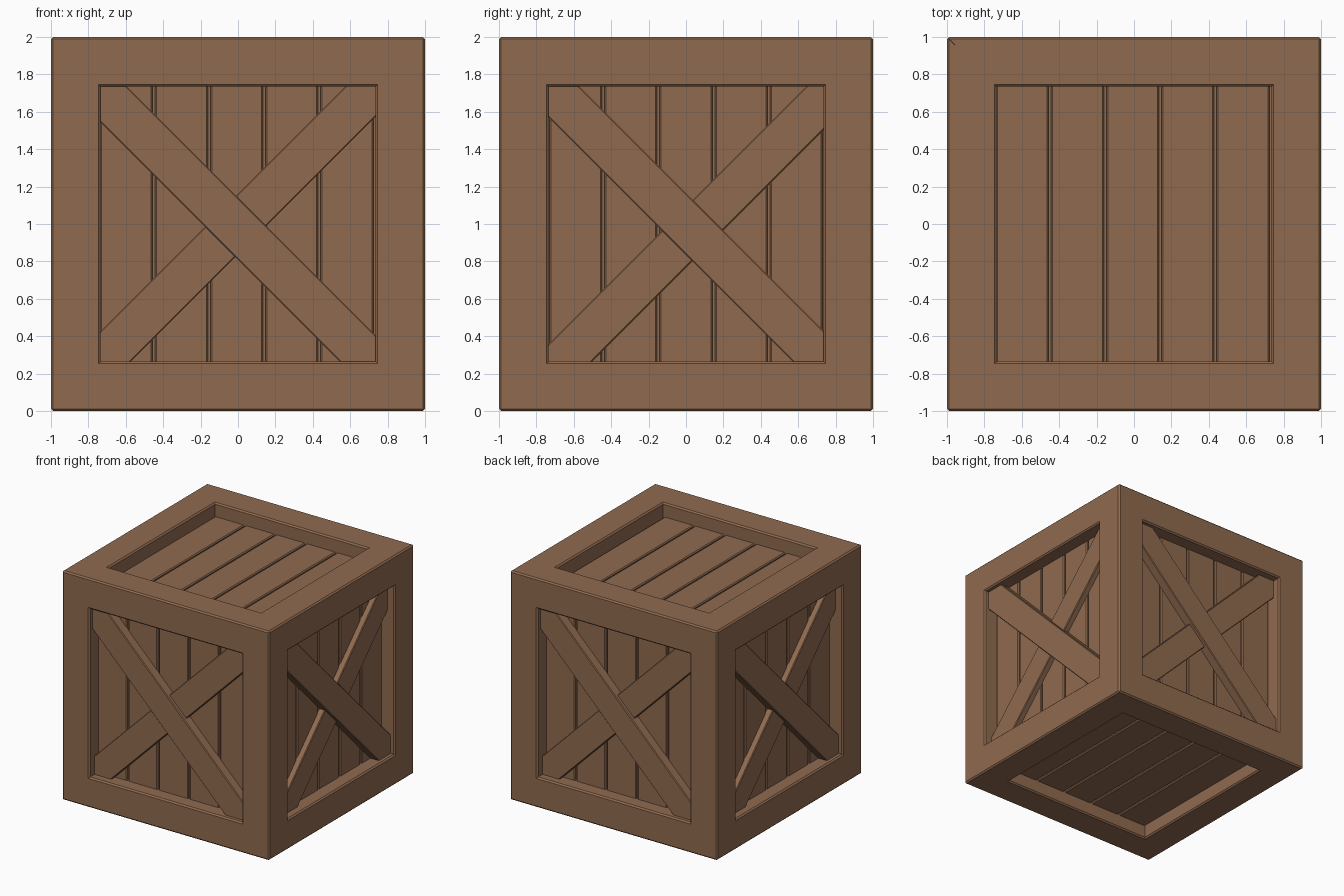
import bpy, bmesh, math
from mathutils import Matrix, Vector

if "Cube" in bpy.data.objects:
    bpy.data.objects.remove(bpy.data.objects["Cube"])

wood = bpy.data.materials.new("brown wood")
wood.diffuse_color = (0.28, 0.147, 0.08, 1)
wood.use_nodes = True
wood.node_tree.nodes["Principled BSDF"].inputs["Base Color"].default_value = wood.diffuse_color

UP = Matrix.Translation((0, 0, 1))     # everything is built around the cube centre
INNER, C = 0.735, 0.012                # inner edge of the frame, edge chamfer


def finish(bm, name, matrix=Matrix.Identity(4), bevel=0):
    bmesh.ops.recalc_face_normals(bm, faces=bm.faces)
    me = bpy.data.meshes.new(name)
    bm.to_mesh(me)
    bm.free()
    me.materials.append(wood)
    ob = bpy.data.objects.new(name, me)
    ob.matrix_world = UP @ matrix
    bpy.context.collection.objects.link(ob)
    if bevel:
        mod = ob.modifiers.new("edge", 'BEVEL')
        mod.width, mod.segments = bevel, 1
    return ob


def box(name, matrix, u, v, d0, d1, size, angle=0, bevel=0):
    """Board on the front side: centre u,v, from depth d0 to d1, turned by angle."""
    bm = bmesh.new()
    m = (Matrix.Translation((u, -1 + (d0 + d1) / 2, v))
         @ Matrix.Rotation(angle, 4, 'Y')
         @ Matrix.Diagonal((size[0], d1 - d0, size[1], 1)))
    bmesh.ops.create_cube(bm, size=1, matrix=m)
    return finish(bm, name, matrix, bevel)


# Frame: twelve chamfered square beams with three-way mitred ends
i, im, om = INNER, INNER + C / 2, 1 - C / 2
profile = [(om, om), (1, 1 - C), (1, i + C), (1 - C, i), (i + C, i),
           (im, im), (i, i + C), (i, 1 - C), (i + C, 1), (1 - C, 1)]
n = len(profile)
for axis, label in enumerate(("cross", "depth", "upright")):
    for sp in (-1, 1):
        for sq in (-1, 1):
            bm = bmesh.new()
            rings = []
            for end in (-1, 1):
                ring = []
                for p, q in profile:
                    co = [0, 0, 0]
                    co[axis] = end * min(p, q)
                    co[(axis + 1) % 3] = sp * p
                    co[(axis + 2) % 3] = sq * q
                    ring.append(bm.verts.new(co))
                rings.append(ring)
                bm.faces.new(ring[:6])
                bm.faces.new(ring[5:] + ring[:1])
            a, b = rings
            for k in range(n):
                j = (k + 1) % n
                bm.faces.new((a[k], a[j], b[j], b[k]))
            finish(bm, "frame_beam_" + label)


def planks(label, m, shift):
    for k in range(-2, 3):
        box("plank_" + label, m, k * 0.295 + shift, 0, 0.12, 0.17,
            (0.282, 1.6), bevel=0.008)
    box("backing_" + label, m, 0, 0, 0.15, 0.19, (1.6, 1.6))


# Four sides: planks and crossed braces
sides = [("front", 0), ("right", 90), ("back", 180), ("left", 270)]
for label, deg in sides:
    m = Matrix.Rotation(math.radians(deg), 4, 'Z')
    wide = deg % 180 == 0
    planks(label, m, -0.007 if wide else 0)
    # falling brace lies over the rising brace
    f, r = (-0.0125, 0.0) if wide else (0.0, -0.035)
    box("brace_over_" + label, m, f, f, 0.04, 0.13,
        (2.15, 0.234), math.radians(45), 0.006)
    box("brace_under_" + label, m, -r, r, 0.07, 0.13,
        (2.15, 0.23), math.radians(-45), 0.006)

# Top and bottom: planks only
for label, deg in (("top", -90), ("bottom", 90)):
    planks(label, Matrix.Rotation(math.radians(deg), 4, 'X'), -0.007)
